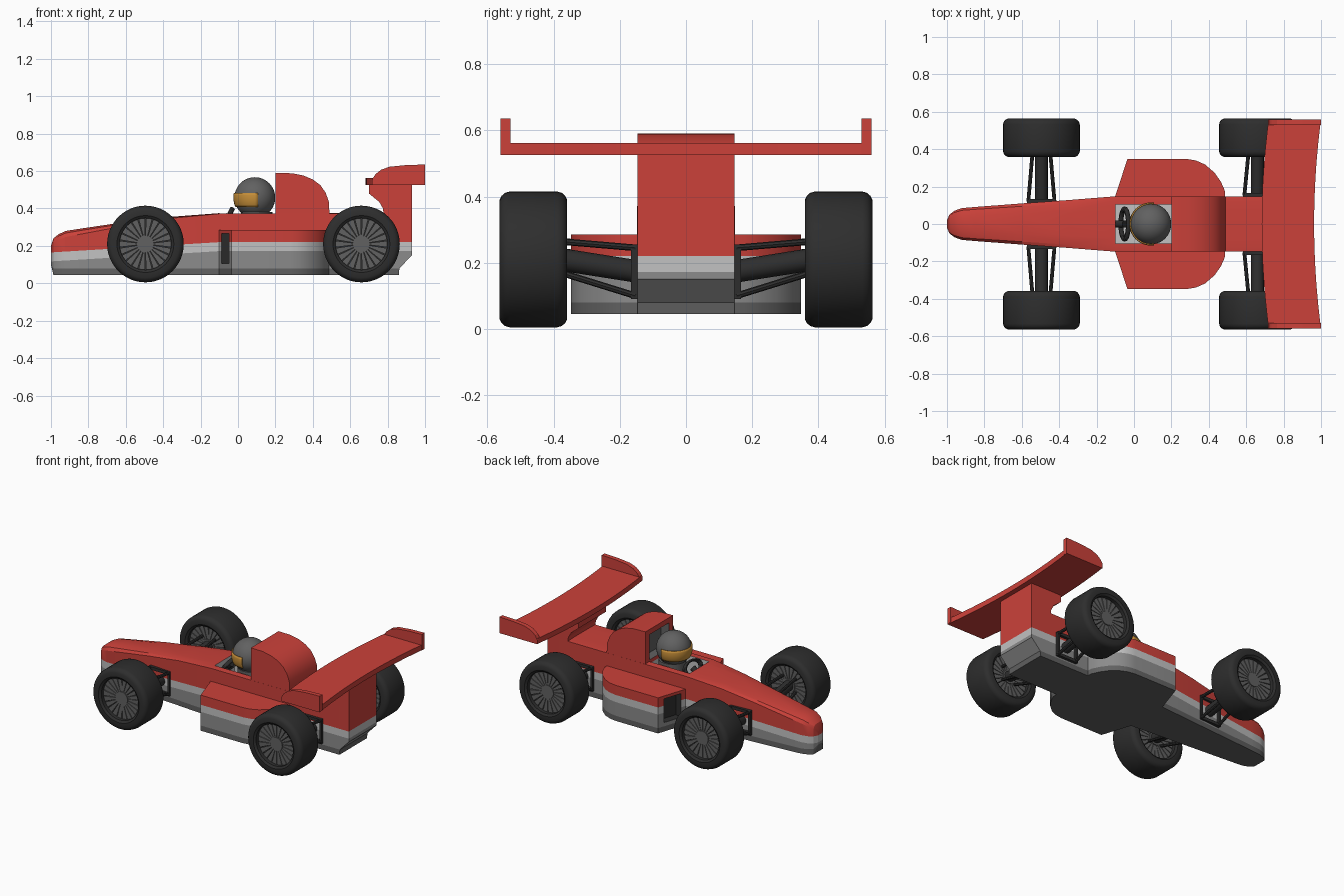
import bpy, bmesh
from math import sin, cos, pi, radians
from mathutils import Matrix, Vector

if "Cube" in bpy.data.objects:
    bpy.data.objects.remove(bpy.data.objects["Cube"])


def material(name, r, g, b):
    m = bpy.data.materials.new(name)
    m.use_nodes = True
    m.diffuse_color = (r, g, b, 1)
    node = next(n for n in m.node_tree.nodes if n.type == "BSDF_PRINCIPLED")
    node.inputs["Base Color"].default_value = (r, g, b, 1)
    return m


MATS = [material("red_paint", .6, .053, .042), material("light_grey", .54, .54, .54),
        material("mid_grey", .26, .26, .26), material("dark_grey", .12, .12, .12),
        material("black_rubber", .027, .027, .027), material("amber_visor", .56, .27, .04)]
RED, LIGHT, MID, DARK, BLACK, AMBER = range(6)


def finish(name, bm, smooth=None):
    bmesh.ops.recalc_face_normals(bm, faces=bm.faces)
    me = bpy.data.meshes.new(name)
    bm.to_mesh(me)
    bm.free()
    ob = bpy.data.objects.new(name, me)
    bpy.context.collection.objects.link(ob)
    for m in MATS:
        me.materials.append(m)
    bpy.ops.object.select_all(action="DESELECT")
    bpy.context.view_layer.objects.active = ob
    ob.select_set(True)
    if smooth:
        bpy.ops.object.shade_smooth_by_angle(angle=radians(smooth))
    return ob


def loft(name, rings, mat, wrap=False, ladder=False, smooth=None):
    """Skin closed rings; mat(ring, column) gives the colour, ring -1 is a cap."""
    bm = bmesh.new()
    vs = [[bm.verts.new(p) for p in ring] for ring in rings]
    n, k = len(vs[0]), len(vs)

    def face(verts, index):
        bm.faces.new(verts).material_index = index
    for i in range(k if wrap else k - 1):
        a, b = vs[i], vs[(i + 1) % k]
        for j in range(n):
            face((a[j], a[(j + 1) % n], b[(j + 1) % n], b[j]), mat(i, j))
    for ring in ([] if wrap else [vs[0], vs[-1]]):
        if ladder:
            for j in range(n // 2 - 1):
                face((ring[j], ring[j + 1], ring[n - 2 - j], ring[n - 1 - j]), mat(-1, j))
        else:
            face(ring, mat(-1 if ring is vs[0] else k - 2, 0))
    return finish(name, bm, smooth)


def prism(name, pts, axis, lo, hi, mat, smooth=None):
    place = (lambda p, d: (p[0], d, p[1])) if axis == "y" else (lambda p, d: (p[0], p[1], d))
    return loft(name, [[place(p, d) for p in pts] for d in (lo, hi)], lambda i, j: mat, smooth=smooth)


def box(name, centre, size, mat, turn=0):
    bm = bmesh.new()
    bmesh.ops.create_cube(bm, size=1, matrix=Matrix.Translation(centre)
                          @ Matrix.Rotation(turn, 4, "Z") @ Matrix.Diagonal((*size, 1)))
    for f in bm.faces:
        f.material_index = mat
    return finish(name, bm)


def rod(name, a, b, radius, mat, sides=12):
    a, b = Vector(a), Vector(b)
    bm = bmesh.new()
    bmesh.ops.create_cone(bm, cap_ends=True, segments=sides, radius1=radius, radius2=radius,
                          depth=(b - a).length, matrix=Matrix.Translation((a + b) / 2)
                          @ (b - a).to_track_quat("Z", "Y").to_matrix().to_4x4())
    for f in bm.faces:
        f.material_index = mat
    return finish(name, bm, 40)


def cut(target, cutter):
    mod = target.modifiers.new("recess", "BOOLEAN")
    mod.operation, mod.solver, mod.object = "DIFFERENCE", "EXACT", cutter
    bpy.ops.object.select_all(action="DESELECT")
    bpy.context.view_layer.objects.active = target
    target.select_set(True)
    bpy.ops.object.modifier_apply(modifier=mod.name)
    bpy.data.objects.remove(cutter)


# Striped body: x, half width, deck height, shoulder drop, underside height
stations = [(-1, .02, .2, .012, .1), (-.987, .05, .24, .025, .045), (-.96, .071, .262, .03, .045),
            (-.92, .085, .28, .032, .045), (-.85, .091, .291, .03, .045), (-.6, .11, .328, .02, .045),
            (-.35, .128, .356, .008, .045), (-.1, .148, .375, .003, .045), (.86, .147, .375, .003, .045),
            (.863, .147, .375, .003, .08), (.93, .147, .375, .003, .15)]
rings = []
for x, w, top, drop, low in stations:
    stripe = .165 + .055 * min(1, (x + 1) / .9)
    half = [(w, low), (w, max(.08, low + .002)), (w, stripe - .048), (w, stripe),
            (w, top - drop), (w * .86, top - drop * .35), (w * .5, top)]
    rings.append([(x, y, z) for y, z in half] + [(x, -y, z) for y, z in reversed(half)])
ROWS = [DARK, MID, LIGHT, RED, RED, RED, RED]


def body_colour(i, j):
    if j == 13:
        return MID if i == len(stations) - 2 else DARK
    return ROWS[min(j, 12 - j)]


body = loft("body", rings, body_colour, ladder=True, smooth=20)
cut(body, box("cockpit_cutter", (.05, 0, .34), (.3, .21, .2), LIGHT))

# Engine cover with an air intake
cover = prism("engine_cover", [(.2, .36), (.2, .59), (.29, .588), (.35, .576), (.4, .555), (.44, .525),
                               (.468, .485), (.485, .44), (.49, .36)], "y", -.147, .147, RED, 30)
cut(cover, box("intake_cutter", (.21, 0, .47), (.1, .21, .17), DARK))

# Side pods with dark inlets
plan = [(-.11, .12), (-.1, .15), (-.035, .348), (.28, .348), (.33, .34), (.38, .318), (.43, .275),
        (.465, .225), (.485, .18), (.49, .12)]
for side, s in (("left", -1), ("right", 1)):
    pod = loft(side + "_side_pod", [[(x, y * s, z) for x, y in plan] for z in (.045, .08, .172, .22, .285)],
               lambda i, j: (DARK, MID, LIGHT, RED, DARK)[i], smooth=25)
    cut(pod, box("inlet_cutter", (-.07, .245 * s, .185), (.1, .13, .16), BLACK, -radians(18) * s))

# Rear wing and its pylon
prism("wing_pylon", [(.78, .36), (.775, .4), (.755, .435), (.7, .48), (.7, .53), (.93, .53), (.93, .36)],
      "y", -.147, .147, RED)
ys = [-.56 + 1.12 * i / 16 for i in range(17)]
sweep = [.037 * (y / .56) ** 2 for y in ys]
prism("wing_blade", [(.683 + d, y) for y, d in zip(ys, sweep)]
      + [(.963 + d, y) for y, d in reversed(list(zip(ys, sweep)))], "z", .526, .562, RED)
for s in (-1, 1):
    prism("wing_end_plate", [(.717, .528), (.717, .555), (.735, .583), (.765, .607), (.81, .623), (.9, .632),
                             (1, .635), (1, .528)], "y", .53 * s, .56 * s, RED)

# Wheels: rounded tyre, recessed rim with wedge spokes, hub
tyre_half = [(.205, .072), (.201, .086), (.192, .096), (.18, .102), (.152, .102), (.138, .092)]
tyre = tyre_half + [(r, -y) for r, y in reversed(tyre_half)]
SPOKES = 22


def wheel(name, cx, cy, cz=.21):
    def around(r, d, a):
        return (cx + r * cos(a), cy + d, cz + r * sin(a))
    loft(name + "_tyre", [[around(r, d, 2 * pi * i / 48) for r, d in tyre] for i in range(48)],
         lambda i, j: BLACK, wrap=True, smooth=35)
    rod(name + "_rim_core", (cx, cy - .055, cz), (cx, cy + .055, cz), .14, BLACK, 48)
    rod(name + "_hub", (cx, cy - .074, cz), (cx, cy + .074, cz), .045, DARK, 24)
    for i in range(SPOKES):
        a, h = 2 * pi * i / SPOKES, .86 * pi / SPOKES
        wedge = [(.04, a - h), (.139, a - h), (.139, a + h), (.04, a + h)]
        loft(name + "_spoke", [[around(r, d, t) for r, t in wedge] for d in (-.068, .068)],
             lambda i, j: DARK)


# Axles, suspension frames and wishbones
for end, cx, inner in (("front", -.495, .12), ("rear", .66, .152)):
    for side, s in (("left", -1), ("right", 1)):
        name = end + "_" + side
        wheel(name, cx, .461 * s)
        rod(name + "_axle", (cx, (inner - .04) * s, .168), (cx, .41 * s, .215), .034, BLACK, 16)
        for z in (.1, .245):
            box(name + "_frame_bar", (cx, inner * s, z), (.155, .028, .02), BLACK)
        for d in (-1, 1):
            box(name + "_frame_post", (cx + .07 * d, inner * s, .172), (.015, .028, .16), BLACK)
            for z1, z2 in ((.245, .267), (.1, .18)):
                rod(name + "_wishbone", (cx + .07 * d, inner * s, z1), (cx + .045 * d, .41 * s, z2), .01, BLACK, 8)

# Driver: torso, helmet, visor
rod("driver_torso", (.1, 0, .23), (.1, 0, .38), .085, DARK, 20)


def ball(name, radius, mat, keep=lambda c: True):
    bm = bmesh.new()
    bmesh.ops.create_uvsphere(bm, u_segments=40, v_segments=28, radius=radius)
    bmesh.ops.delete(bm, geom=[f for f in bm.faces if not keep(f.calc_center_median())], context="FACES")
    for f in bm.faces:
        f.material_index = mat
    ob = finish(name, bm, 40)
    ob.location = (.09, 0, .458)
    return ob


ball("helmet", .109, DARK)
visor = ball("visor", .115, AMBER, lambda c: -.05 < c.z < .028 and c.x < .02)
visor.modifiers.new("thickness", "SOLIDIFY").thickness = .008

# Steering wheel and column
bpy.ops.mesh.primitive_torus_add(major_radius=.072, minor_radius=.014, major_segments=28, minor_segments=10,
                                 location=(-.05, 0, .36), rotation=(0, radians(-62), 0))
steering = bpy.context.object
steering.name = "steering_wheel"
steering.scale = (.6, 1.1, 1)
steering.data.materials.append(MATS[BLACK])
bpy.ops.object.shade_smooth_by_angle()
rod("steering_column", (-.1, 0, .32), (-.05, 0, .36), .02, BLACK)
